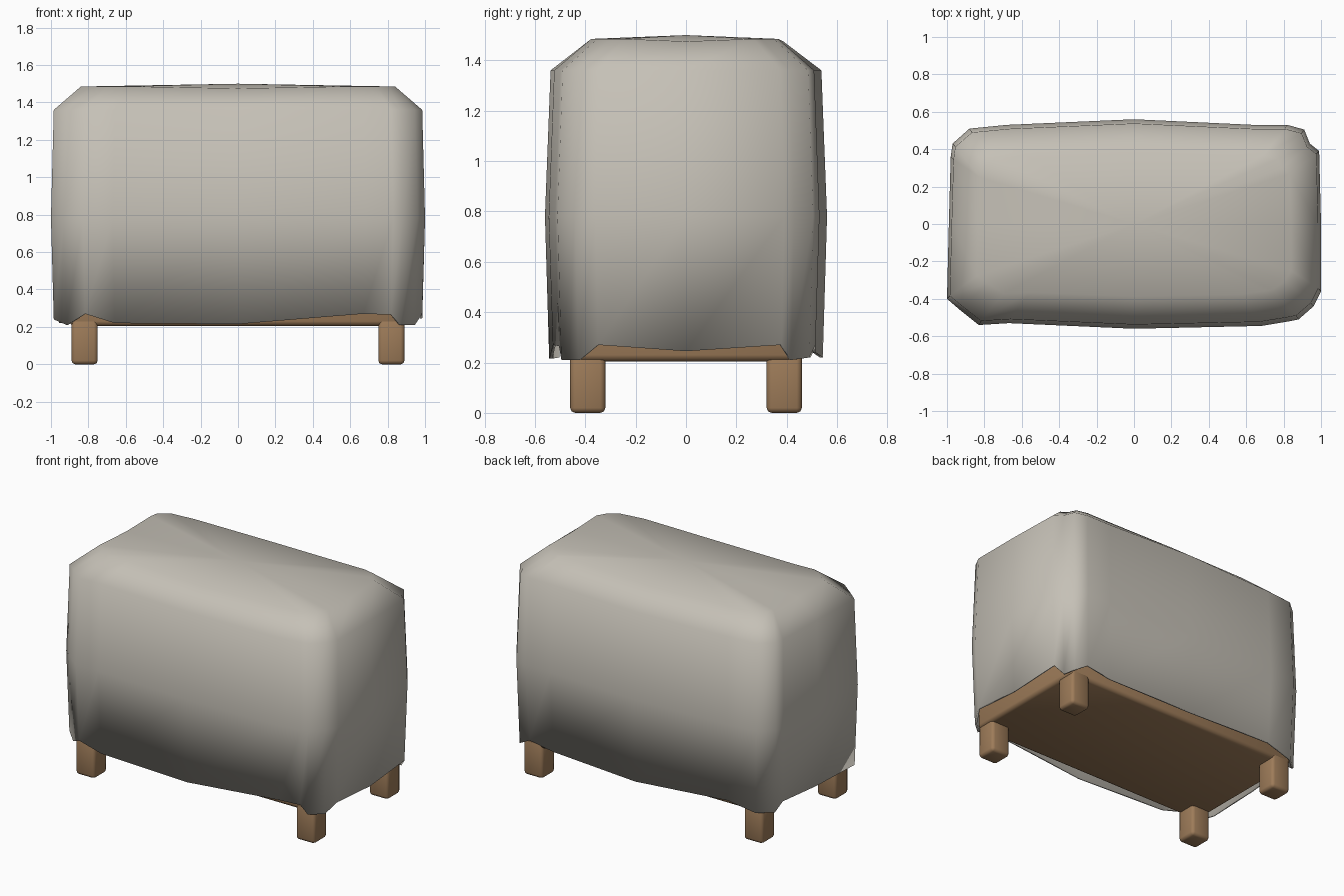
import bpy
import bmesh
import math
from mathutils import Vector

cube = bpy.data.objects.get("Cube")
if cube:
    bpy.data.objects.remove(cube, do_unlink=True)


def make_material(name, colour):
    material = bpy.data.materials.new(name)
    material.use_nodes = True
    material.diffuse_color = colour
    material.node_tree.nodes["Principled BSDF"].inputs["Base Color"].default_value = colour
    return material


cloth = make_material("grey cloth", (0.56, 0.53, 0.47, 1))
wood = make_material("light wood", (0.34, 0.20, 0.10, 1))


def add_object(name, bm, material, smooth_angle):
    mesh = bpy.data.meshes.new(name)
    bm.to_mesh(mesh)
    bm.free()
    mesh.materials.append(material)
    obj = bpy.data.objects.new(name, mesh)
    bpy.context.collection.objects.link(obj)
    bpy.ops.object.select_all(action="DESELECT")
    obj.select_set(True)
    bpy.context.view_layer.objects.active = obj
    bpy.ops.object.shade_smooth_by_angle(angle=math.radians(smooth_angle))
    return obj


def rounded_box(name, low, high, bevel):
    low, high = Vector(low), Vector(high)
    bm = bmesh.new()
    bmesh.ops.create_cube(bm, size=1)
    bmesh.ops.scale(bm, vec=high - low, verts=bm.verts)
    bmesh.ops.translate(bm, vec=(low + high) / 2, verts=bm.verts)
    bmesh.ops.bevel(bm, geom=list(bm.edges), offset=bevel, segments=2,
                    profile=0.5, affect="EDGES")
    return add_object(name, bm, wood, 50)


# Wooden base and its four legs
rounded_box("wooden_base", (-0.9, -0.46, 0.205), (0.9, 0.46, 0.6), 0.025)
for x, side in ((-0.82, "right"), (0.82, "left")):
    for y, end in ((-0.39, "front"), (0.39, "back")):
        rounded_box(f"{end}_{side}_leg", (x - 0.07, y - 0.07, 0),
                    (x + 0.07, y + 0.07, 0.25), 0.02)

# Cover outline at its widest: x, y and the height of the loose hem
outline = [
    (-1, -0.4, 0.24), (-0.93, -0.46, 0.21), (-0.83, -0.54, 0.27),
    (-0.67, -0.53, 0.22), (0, -0.56, 0.215), (0.68, -0.545, 0.27),
    (0.83, -0.52, 0.265), (0.88, -0.51, 0.21), (0.96, -0.44, 0.21),
    (1, -0.36, 0.27), (1, 0, 0.245), (0.99, 0.39, 0.27),
    (0.94, 0.43, 0.21), (0.91, 0.505, 0.22), (0.82, 0.53, 0.27),
    (0.64, 0.53, 0.24), (0, 0.56, 0.22), (-0.68, 0.53, 0.26),
    (-0.88, 0.51, 0.22), (-0.97, 0.43, 0.22), (-0.98, 0.36, 0.27),
    (-0.99, 0, 0.245),
]
# Cover rings: x scale, y scale, height (none means the hem height)
rings = [(0.985, 0.97, None), (1, 1, 0.78), (0.985, 0.96, 1.36), (0.84, 0.69, 1.485)]

bm = bmesh.new()
loops = []
for sx, sy, height in rings:
    loops.append([bm.verts.new((x * sx, y * sy, height or hem))
                  for x, y, hem in outline])
count = len(outline)
for lower, upper in zip(loops, loops[1:]):
    for i in range(count):
        j = (i + 1) % count
        bm.faces.new((lower[i], lower[j], upper[j], upper[i]))

# Slightly slack top, gathered to a raised middle
for vert, (x, y, hem) in zip(loops[-1], outline):
    if abs(x) < 0.1 or abs(y) < 0.1:
        vert.co.z -= 0.01
peak = bm.verts.new((0, 0, 1.5))
for i in range(count):
    bm.faces.new((loops[-1][i], loops[-1][(i + 1) % count], peak))

cover = add_object("cloth_cover", bm, cloth, 65)
thickness = cover.modifiers.new("cloth thickness", "SOLIDIFY")
thickness.thickness = 0.012
thickness.offset = -1
